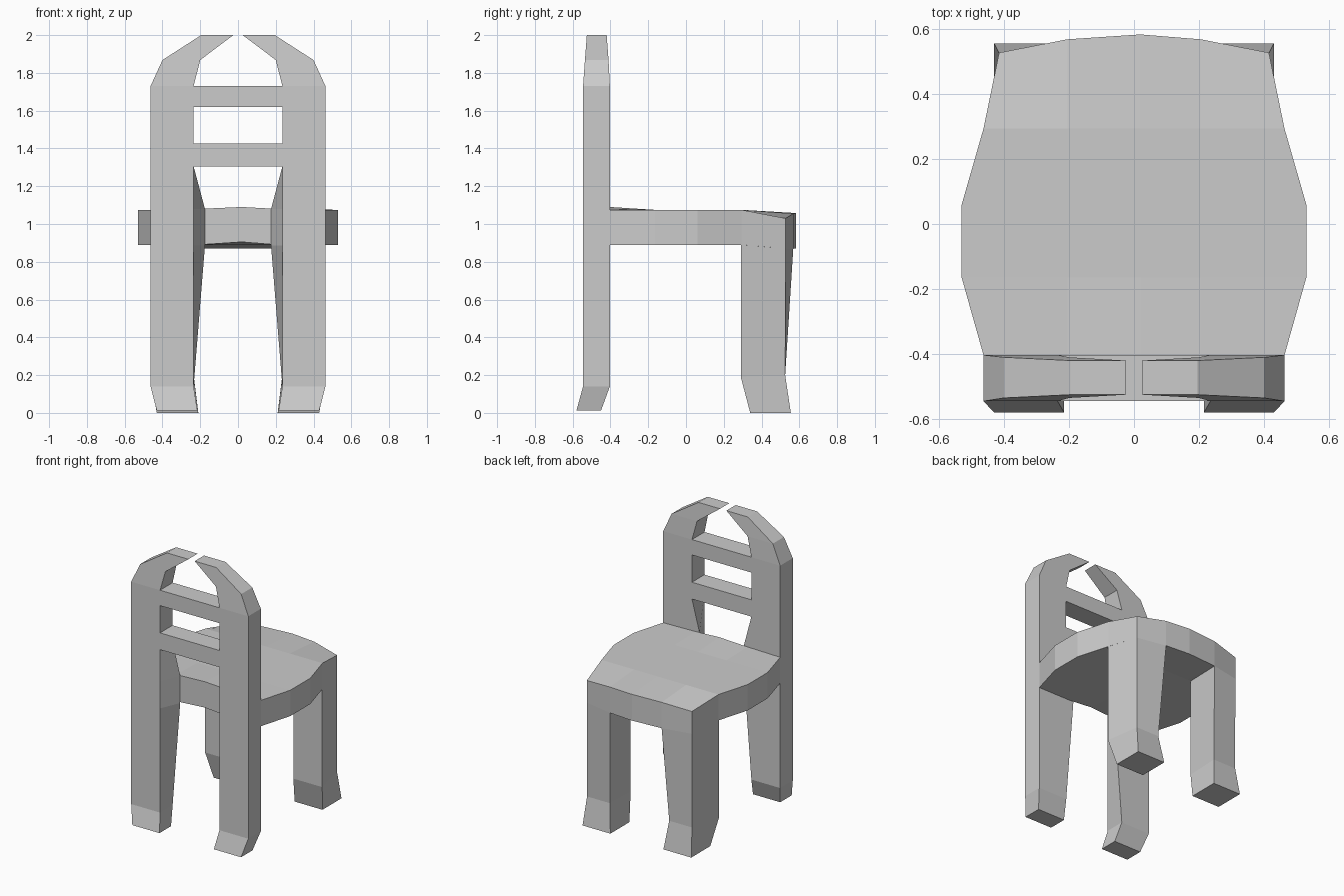
import bpy

if "Cube" in bpy.data.objects:
    bpy.data.objects.remove(bpy.data.objects["Cube"])


def mesh(name, verts, faces, mirror=False):
    me = bpy.data.meshes.new(name)
    me.from_pydata(verts, [], faces)
    ob = bpy.data.objects.new(name, me)
    bpy.context.collection.objects.link(ob)
    if mirror:
        mod = ob.modifiers.new("mirror", 'MIRROR')
        mod.use_mirror_merge = False
    # consistent outward normals
    import bmesh
    bm = bmesh.new()
    bm.from_mesh(me)
    bmesh.ops.recalc_face_normals(bm, faces=bm.faces)
    bm.to_mesh(me)
    bm.free()
    return ob


def loft(name, rings, mirror=True):
    """Skin a stack of four-cornered rings and cap both ends."""
    verts = [v for r in rings for v in r]
    n = len(rings)
    faces = [(0, 1, 2, 3), tuple(4 * (n - 1) + k for k in range(4))]
    for i in range(n - 1):
        for k in range(4):
            a, b = 4 * i + k, 4 * i + (k + 1) % 4
            faces.append((a, b, b + 4, a + 4))
    return mesh(name, verts, faces, mirror)


def ring(xi, xo, y0, y1, z, xi_back=None):
    xb = xi if xi_back is None else xi_back
    return [(xi, y0, z), (xo, y0, z), (xo, y1, z), (xb, y1, z)]


# Tall posts: flared foot, bulge inward at the seat, curled tip
loft("back_post", [
    ring(.215, .43, -.58, -.45, .012),
    ring(.235, .463, -.545, -.403, .14),
    ring(.235, .463, -.545, -.403, .885, .175),
    ring(.235, .463, -.545, -.403, 1.08, .175),
    ring(.235, .463, -.545, -.403, 1.305),
    ring(.235, .463, -.545, -.403, 1.73),
    ring(.20, .40, -.535, -.41, 1.868),
    ring(.025, .195, -.525, -.42, 2.0),
])

# Two cross slats
for name, z0, z1 in (("lower_slat", 1.305, 1.425), ("upper_slat", 1.62, 1.73)):
    loft(name, [ring(-.235, .235, -.545, -.403, z) for z in (z0, z1)], mirror=False)

# Short legs under the open side of the seat
loft("seat_leg", [
    ring(.21, .43, .34, .555, 0),
    [(.235, .29, .19), (.463, .29, .19), (.415, .525, .2), (.235, .525, .2)],
    [(.235, .29, .89), (.463, .29, .89), (.415, .527, .87), (.205, .568, .87)],
])

# Seat: rows of (half width, y edge/inner/centre, top z edge/inner/centre, bottom z)
rows = [
    (.463, (-.403, -.403, -.403), (1.075, 1.08, 1.09), (.89, .89, .905)),
    (.53, (-.165, -.165, -.165), (1.075, 1.075, 1.075), (.89, .89, .89)),
    (.53, (.06, .06, .06), (1.075, 1.075, 1.075), (.89, .89, .89)),
    (.463, (.293, .293, .293), (1.075, 1.075, 1.075), (.89, .89, .89)),
    (.415, (.527, .568, .583), (1.03, 1.055, 1.058), (.87, .87, .87)),
]
cols = (0, 1, 2, 1, 0)
verts = []
for side in (0, 1):
    for w, ys, top, bottom in rows:
        for c, x in zip(cols, (-w, -.205, .02, .205, w)):
            verts.append((x, ys[c], (top, bottom)[side][c]))
faces = []
for i in range(4):
    for j in range(4):
        a = 5 * i + j
        faces += [(a, a + 1, a + 6, a + 5), (a + 25, a + 30, a + 31, a + 26)]
    for j in (0, 4):
        a = 5 * i + j
        faces.append((a, a + 5, a + 30, a + 25))
    for r in (0, 20):
        a = r + i
        faces.append((a, a + 1, a + 26, a + 25))
mesh("seat", verts, faces)
